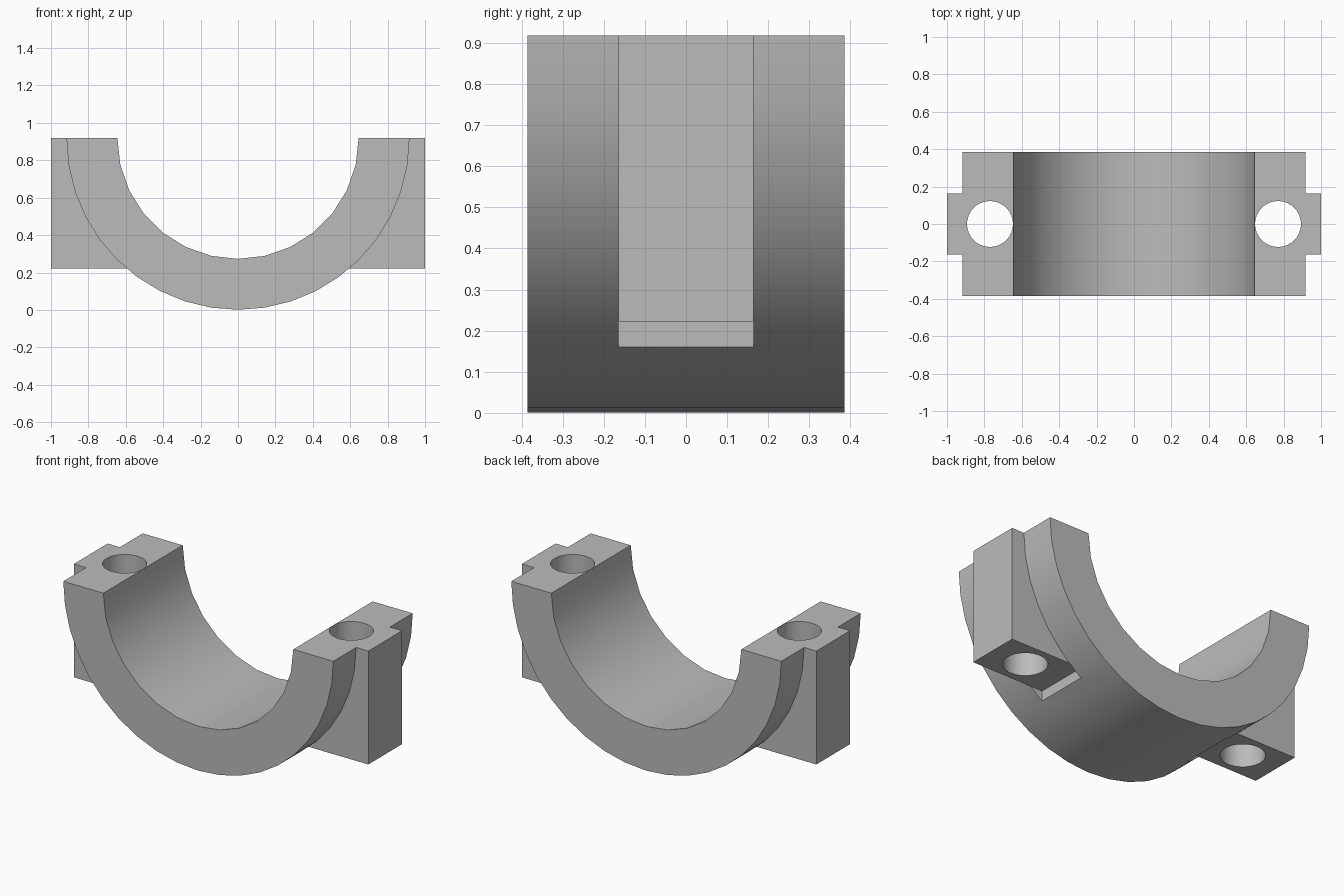
import bpy, bmesh
from math import sin, cos, pi
from mathutils import Vector

if "Cube" in bpy.data.objects:
    bpy.data.objects.remove(bpy.data.objects["Cube"], do_unlink=True)

# Main dimensions
TOP = 0.918          # split plane and bore axis height
OUTER, BORE = 0.917, 0.645
HALF_DEPTH, LUG_HALF = 0.385, 0.164
LUG_BASE, SEAT_X = 0.222, 0.513
BOLT_X, BOLT_R = 0.77, 0.123

# Cast metal
metal = bpy.data.materials.new("light_grey_metal")
metal.use_nodes = True
grey = (0.5, 0.5, 0.5, 1)
metal.diffuse_color = grey
metal.node_tree.nodes["Principled BSDF"].inputs["Base Color"].default_value = grey


def extrude_profile(name, points, direction):
    """Closed solid from a flat outline swept along a direction."""
    bm = bmesh.new()
    face = bm.faces.new([bm.verts.new(p) for p in points])
    swept = bmesh.ops.extrude_face_region(bm, geom=[face])["geom"]
    verts = [v for v in swept if isinstance(v, bmesh.types.BMVert)]
    bmesh.ops.translate(bm, verts=verts, vec=Vector(direction))
    bmesh.ops.recalc_face_normals(bm, faces=bm.faces)
    mesh = bpy.data.meshes.new(name)
    bm.to_mesh(mesh)
    bm.free()
    mesh.materials.append(metal)
    obj = bpy.data.objects.new(name, mesh)
    bpy.context.collection.objects.link(obj)
    return obj


def prism(name, outline, half):
    return extrude_profile(name, [(x, -half, z) for x, z in outline], (0, 2 * half, 0))


def combine(target, tool, operation):
    """Apply a boolean and discard the tool solid."""
    bpy.context.view_layer.objects.active = target
    mod = target.modifiers.new(operation.lower(), 'BOOLEAN')
    mod.operation, mod.solver, mod.object = operation, 'EXACT', tool
    bpy.ops.object.modifier_apply(modifier=mod.name)
    bpy.data.objects.remove(tool, do_unlink=True)


def half_arc(radius, steps):
    return [(radius * cos(pi * i / steps), TOP - radius * sin(pi * i / steps))
            for i in range(steps + 1)]


# Half ring saddle
cap = prism("bearing_cap", half_arc(OUTER, 20) + half_arc(BORE, 14)[::-1], HALF_DEPTH)

for side in (1, -1):
    # Bolt head seat notched into the ring
    seat = [(SEAT_X, -0.1), (1.1, -0.1), (1.1, LUG_BASE), (SEAT_X, LUG_BASE)]
    combine(cap, prism("seat_cutter", [(side * x, z) for x, z in seat], LUG_HALF),
            'DIFFERENCE')
    # Bolt lug, its inner edge buried inside the ring
    lug = [(0.55, LUG_BASE), (1, LUG_BASE), (1, TOP), (0.78, TOP), (0.55, 0.4)]
    combine(cap, prism("bolt_lug", [(side * x, z) for x, z in lug], LUG_HALF), 'UNION')

for side in (1, -1):
    # Vertical bolt hole
    circle = [(side * BOLT_X + BOLT_R * cos(2 * pi * i / 32),
               BOLT_R * sin(2 * pi * i / 32), -0.1) for i in range(32)]
    combine(cap, extrude_profile("hole_cutter", circle, (0, 0, 1.2)), 'DIFFERENCE')

# Smooth curved walls, crisp edges
bpy.ops.object.select_all(action='DESELECT')
cap.select_set(True)
bpy.context.view_layer.objects.active = cap
bpy.ops.object.shade_smooth_by_angle(angle=pi / 6)
